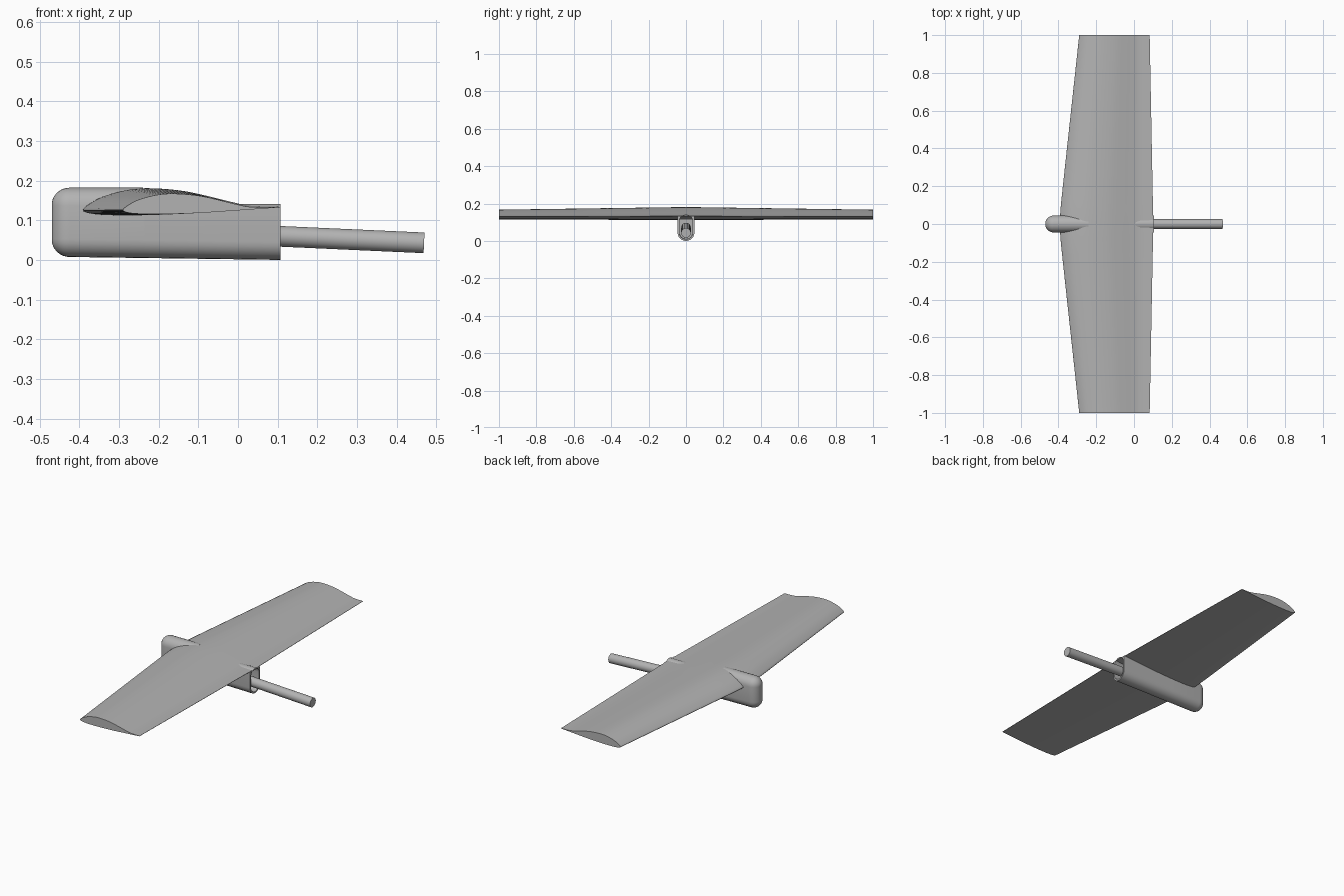
import bpy, bmesh, math
from mathutils import Vector, Matrix

cube = bpy.data.objects.get("Cube")
if cube:
    bpy.data.objects.remove(cube, do_unlink=True)

GREY = (0.45, 0.45, 0.45, 1)
grey = bpy.data.materials.new("plain grey")
grey.use_nodes = True
grey.diffuse_color = GREY
grey.node_tree.nodes["Principled BSDF"].inputs["Base Color"].default_value = GREY


def finish(name, bm, recalc=True):
    if recalc:
        bmesh.ops.recalc_face_normals(bm, faces=bm.faces[:])
    mesh = bpy.data.meshes.new(name)
    bm.to_mesh(mesh)
    bm.free()
    mesh.materials.append(grey)
    ob = bpy.data.objects.new(name, mesh)
    bpy.context.collection.objects.link(ob)
    bpy.ops.object.select_all(action='DESELECT')
    ob.select_set(True)
    bpy.context.view_layer.objects.active = ob
    bpy.ops.object.shade_smooth_by_angle(angle=math.radians(35))
    return ob


def loft(bm, sections, cap_start=True, cap_end=True):
    rings = [[bm.verts.new(p) for p in s] for s in sections]
    for a, b in zip(rings, rings[1:]):
        for i in range(len(a)):
            j = (i + 1) % len(a)
            bm.faces.new((a[i], a[j], b[j], b[i]))
    if cap_start:
        bm.faces.new(rings[0][::-1])
    if cap_end:
        bm.faces.new(rings[-1])
    return rings


def spline(points, steps=6):
    """Smooth curve through the points."""
    pts = [Vector(p) for p in points]
    pts = [2 * pts[0] - pts[1]] + pts + [2 * pts[-1] - pts[-2]]
    out = []
    for a, b, c, d in zip(pts, pts[1:], pts[2:], pts[3:]):
        for k in range(steps):
            t = k / steps
            out.append(0.5 * (2 * b + (c - a) * t + (2 * a - 5 * b + 4 * c - d) * t * t
                              + (3 * b - a - 3 * c + d) * t ** 3))
    return out + [pts[-2]]


# Wing: airfoil (chord fraction, height / chord) from trailing edge over the top and back
AIRFOIL = spline([(1, .019), (.86, .023), (.77, .040), (.64, .072), (.51, .099), (.36, .112),
                  (.24, .106), (.11, .073), (.03, .031), (0, 0), (.04, -.017), (.12, -.024),
                  (.26, -.026), (.51, -.018), (.77, -.001), (1, .015)])
# (y, leading edge x, trailing edge x)
HALF = [(.07, -.39, .101), (.16, -.381, .099), (1, -.29, .083)]
SPAN = [(-y, a, b) for y, a, b in HALF[::-1]] + [(0, -.392, .103)] + HALF
bm = bmesh.new()
loft(bm, [[(le + p.x * (te - le), y, .125 + p.y * (te - le)) for p in AIRFOIL]
          for y, le, te in SPAN])
finish("wing", bm)

# Pod: upright capsule section, round nose, cut off under the wing, open at the rear
NOSE, TAIL, R, WALL = -.47, .107, .045, .009


def capsule(x, r, top, bottom, ceiling=1, n=12):
    ring = []
    for base, centre in ((0, top - R), (math.pi, bottom + R)):
        for k in range(n + 1):
            a = base + math.pi * k / n
            ring.append((x, r * math.cos(a), min(centre + r * math.sin(a), ceiling)))
    return ring


def floor(x):
    return .008 * (TAIL - x) / (TAIL - NOSE)


bm = bmesh.new()
outer = []
for k in range(1, 10):
    a = math.pi / 2 * k / 9
    x = NOSE + R * (1 - math.cos(a))
    outer.append(capsule(x, R * math.sin(a), .182, floor(x)))
outer.append(capsule(-.24, R, .182, floor(-.24)))
outer.append(capsule(-.235, R, .182, floor(-.235), .125))
outer.append(capsule(0, R, .182, floor(0), .132))
outer.append(capsule(TAIL, R, .182, 0, .132))
# rear lip and cavity
inner = [capsule(x, R - WALL, .15, floor(x)) for x in (TAIL, -.2)]
loft(bm, outer + inner)
finish("pod", bm)

# Tail boom: slightly drooping rod running out of the pod
start, end = Vector((-.15, 0, .071)), Vector((.469, 0, .043))
axis = end - start
bm = bmesh.new()
bmesh.ops.create_cone(bm, cap_ends=True, segments=32, radius1=.026, radius2=.026,
                      depth=axis.length,
                      matrix=Matrix.Translation((start + end) / 2)
                      @ axis.to_track_quat('Z', 'Y').to_matrix().to_4x4())
finish("tail_boom", bm)
